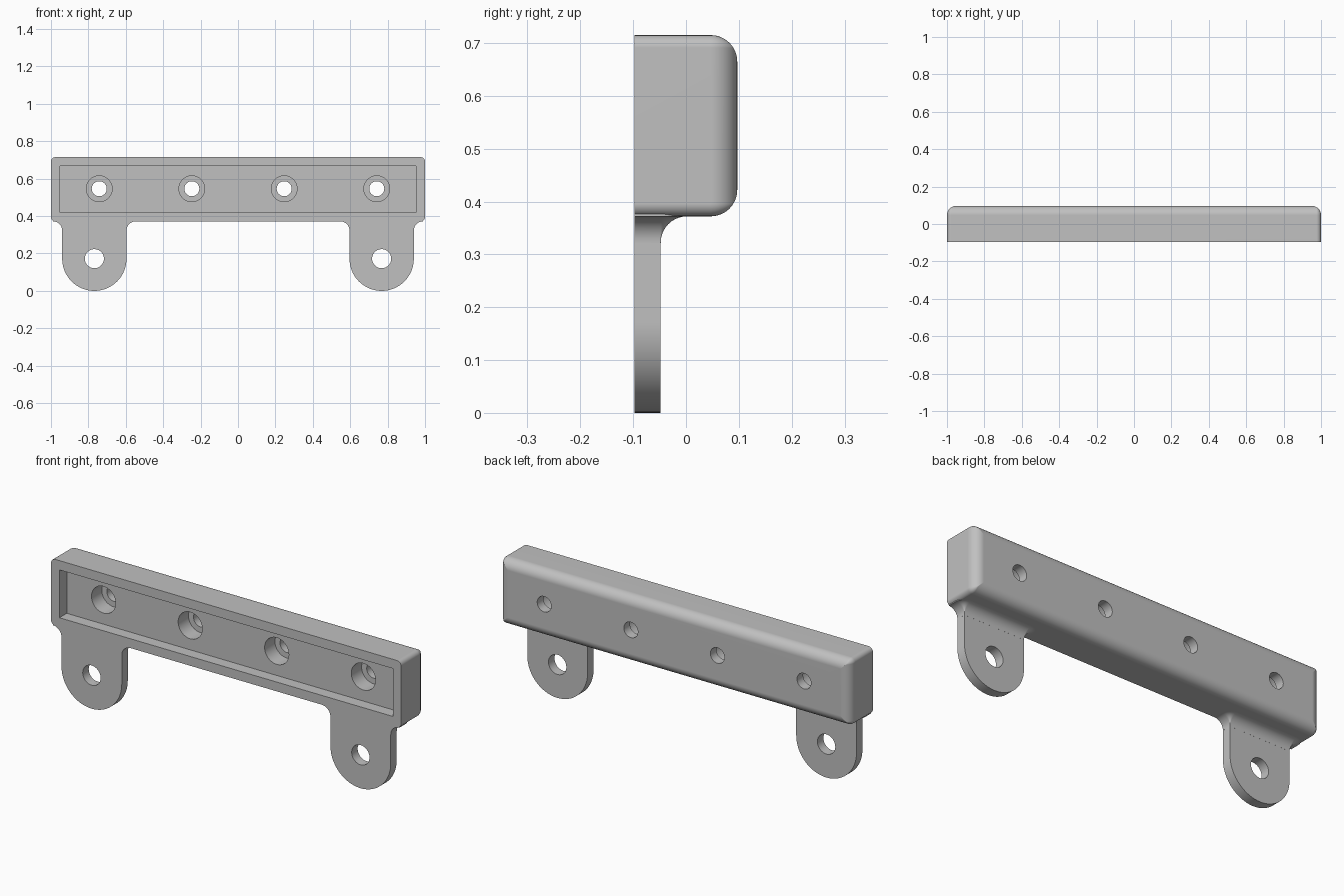
import bpy, bmesh
from math import sin, cos, pi

if "Cube" in bpy.data.objects:
    bpy.data.objects.remove(bpy.data.objects["Cube"], do_unlink=True)

FRONT, BACK = -0.097, 0.097
BOTTOM, TOP = 0.372, 0.715
MID_Z = (BOTTOM + TOP) / 2
TAB_X, TAB_R, TAB_BACK = 0.768, 0.172, -0.048
FILLET = 0.05

grey = bpy.data.materials.new("plain grey")
grey.use_nodes = True
colour = (0.53, 0.53, 0.53, 1)
grey.diffuse_color = colour
grey.node_tree.nodes["Principled BSDF"].inputs["Base Color"].default_value = colour


def loft(name, rings):
    """Closed solid through a list of equal-length point rings."""
    bm = bmesh.new()
    loops = [[bm.verts.new(p) for p in ring] for ring in rings]
    n = len(loops[0])
    for a, b in zip(loops, loops[1:]):
        for i in range(n):
            j = (i + 1) % n
            bm.faces.new((a[i], a[j], b[j], b[i]))
    bm.faces.new(loops[0])
    bm.faces.new(loops[-1])
    bmesh.ops.recalc_face_normals(bm, faces=bm.faces)
    mesh = bpy.data.meshes.new(name)
    bm.to_mesh(mesh)
    bm.free()
    mesh.materials.append(grey)
    obj = bpy.data.objects.new(name, mesh)
    bpy.context.collection.objects.link(obj)
    return obj


def arc(cx, cz, r, start, end, steps):
    return [(cx + r * cos(start + (end - start) * i / steps),
             cz + r * sin(start + (end - start) * i / steps)) for i in range(steps + 1)]


def rounded_rect(hx, hz, r):
    points = []
    for k, (sx, sz) in enumerate(((1, 1), (-1, 1), (-1, -1), (1, -1))):
        points += arc(sx * (hx - r), sz * (hz - r), r, k * pi / 2, (k + 1) * pi / 2, 6)
    return points


def extrude_y(name, outline, y0, y1):
    return loft(name, [[(x, y, z) for x, z in outline] for y in (y0, y1)])


def cylinder(name, x, z, r, y0, y1):
    return extrude_y(name, arc(x, z, r, 0, 2 * pi, 48)[:-1], y0, y1)


def combine(target, other, operation):
    mod = target.modifiers.new(operation.lower(), 'BOOLEAN')
    mod.operation, mod.solver, mod.object = operation, 'EXACT', other
    bpy.context.view_layer.objects.active = target
    bpy.ops.object.modifier_apply(modifier=mod.name)
    bpy.data.objects.remove(other, do_unlink=True)


# Bar with a rounded back rim
layers = [(FRONT, 0)]
for i in range(11):
    t = i / 10 * pi / 2
    layers.append((BACK - FILLET + FILLET * sin(t), FILLET * (1 - cos(t))))
rings = []
for y, inset in layers:
    outline = rounded_rect(1 - inset, (TOP - BOTTOM) / 2 - inset, max(0.024 - inset, 0.001))
    rings.append([(x, y, MID_Z + z) for x, z in outline])
bracket = loft("mounting_bracket", rings)

# Hanging tabs with a flared collar under the bar
collar_z = BOTTOM - FILLET
for side in (-1, 1):
    cx = side * TAB_X
    outline = arc(cx, TAB_R, TAB_R, pi, 2 * pi, 40)
    outline += [(cx + TAB_R, collar_z), (cx - TAB_R, collar_z)]
    tab = extrude_y("tab", outline, FRONT, TAB_BACK)
    rings = []
    for i in range(12):
        t = min(i, 10) / 10 * pi / 2
        grow = max(FILLET * (1 - cos(t)), 0.0003)
        z = collar_z + FILLET * sin(t) if i < 11 else 0.4
        plan = [(cx + TAB_R + grow, FRONT)]
        plan += arc(cx + TAB_R, TAB_BACK, grow, 0, pi / 2, 6)
        plan += arc(cx - TAB_R, TAB_BACK, grow, pi / 2, pi, 6)
        plan += [(cx - TAB_R - grow, FRONT)]
        rings.append([(x, y, z) for x, y in plan])
    combine(tab, loft("collar", rings), 'UNION')
    combine(bracket, tab, 'UNION')

# Recess in the front
recess = [(-0.952, 0.42), (0.952, 0.42), (0.952, 0.667), (-0.952, 0.667)]
combine(bracket, extrude_y("recess", recess, -0.2, FRONT + 0.06), 'DIFFERENCE')

# Counterbored screw holes and tab holes
for x in (-0.742, -0.247, 0.247, 0.742):
    combine(bracket, cylinder("counterbore", x, 0.546, 0.069, -0.2, 0.047), 'DIFFERENCE')
    combine(bracket, cylinder("screw_hole", x, 0.546, 0.04, -0.2, 0.2), 'DIFFERENCE')
for side in (-1, 1):
    combine(bracket, cylinder("tab_hole", side * TAB_X, TAB_R, 0.051, -0.2, 0.2), 'DIFFERENCE')

# Smooth rounds, crisp edges
bpy.ops.object.select_all(action='DESELECT')
bracket.select_set(True)
bpy.context.view_layer.objects.active = bracket
bpy.ops.object.shade_smooth_by_angle(angle=pi / 6)
weighted = bracket.modifiers.new("weighted normals", 'WEIGHTED_NORMAL')
weighted.keep_sharp = True
